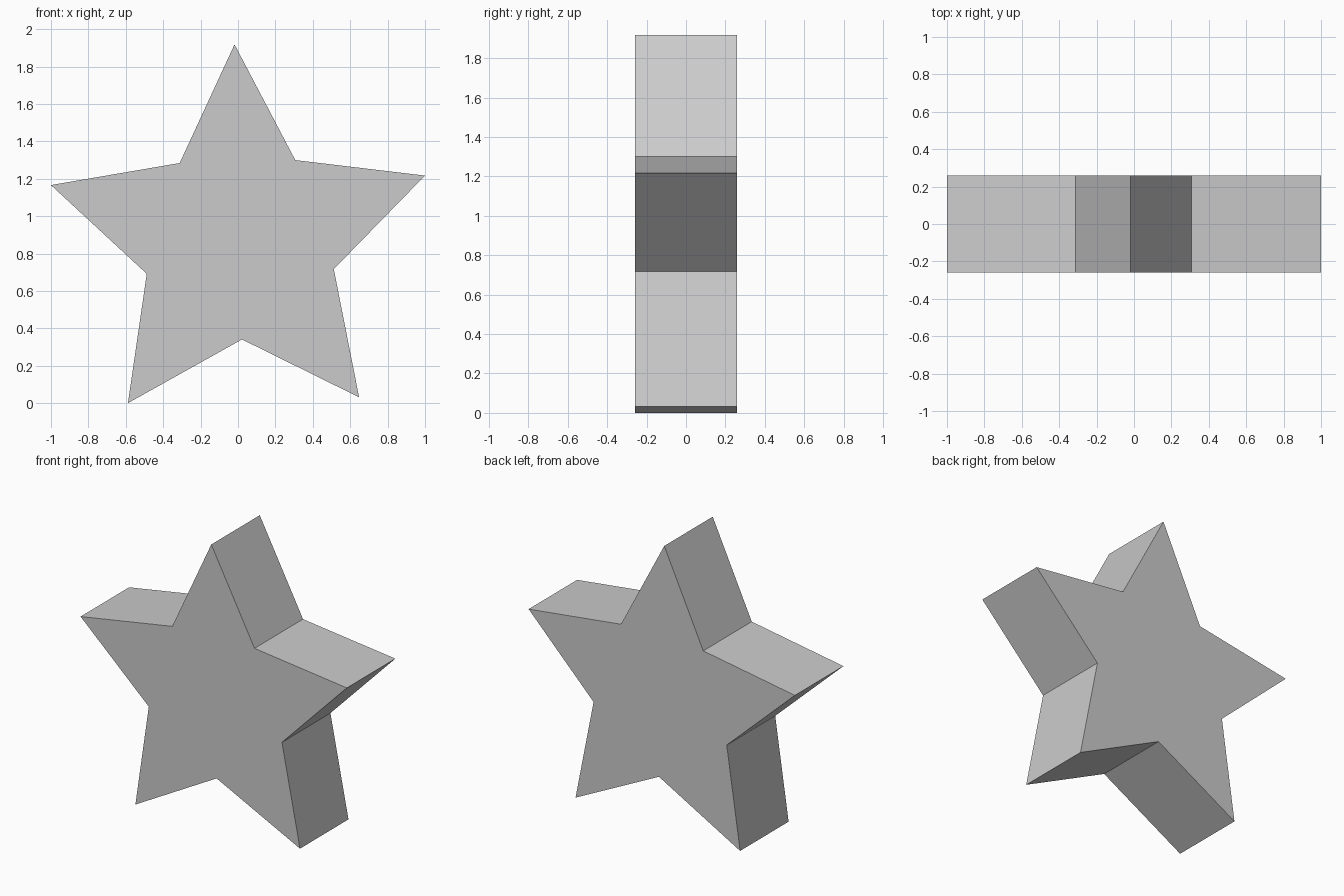
import bpy
import bmesh
from math import sin, cos, pi, radians

TIP_RADIUS = 1.0518
NOTCH_RADIUS = TIP_RADIUS / 2
DEPTH = 0.52
TILT = radians(1.45)
CENTRE_X, CENTRE_Z = 0.008, 0.867

cube = bpy.data.objects.get("Cube")
if cube:
    bpy.data.objects.remove(cube, do_unlink=True)


def make_material(name, colour):
    mat = bpy.data.materials.new(name)
    mat.use_nodes = True
    mat.diffuse_color = colour
    mat.node_tree.nodes["Principled BSDF"].inputs["Base Color"].default_value = colour
    return mat


# Five-pointed outline: tips and notches alternate around the centre
bm = bmesh.new()
outline = []
for i in range(10):
    radius = NOTCH_RADIUS if i % 2 else TIP_RADIUS
    angle = pi / 2 + TILT + i * pi / 5
    outline.append(bm.verts.new((CENTRE_X + radius * cos(angle), -DEPTH / 2,
                                 CENTRE_Z + radius * sin(angle))))
front = bm.faces.new(outline)

# Extrude the outline backwards into a solid
result = bmesh.ops.extrude_face_region(bm, geom=[front], use_keep_orig=True)
back = [v for v in result["geom"] if isinstance(v, bmesh.types.BMVert)]
bmesh.ops.translate(bm, verts=back, vec=(0, DEPTH, 0))
bmesh.ops.recalc_face_normals(bm, faces=bm.faces)

mesh = bpy.data.meshes.new("star")
bm.to_mesh(mesh)
bm.free()
mesh.materials.append(make_material("light grey", (0.6, 0.6, 0.6, 1)))
star = bpy.data.objects.new("star", mesh)
bpy.context.collection.objects.link(star)
